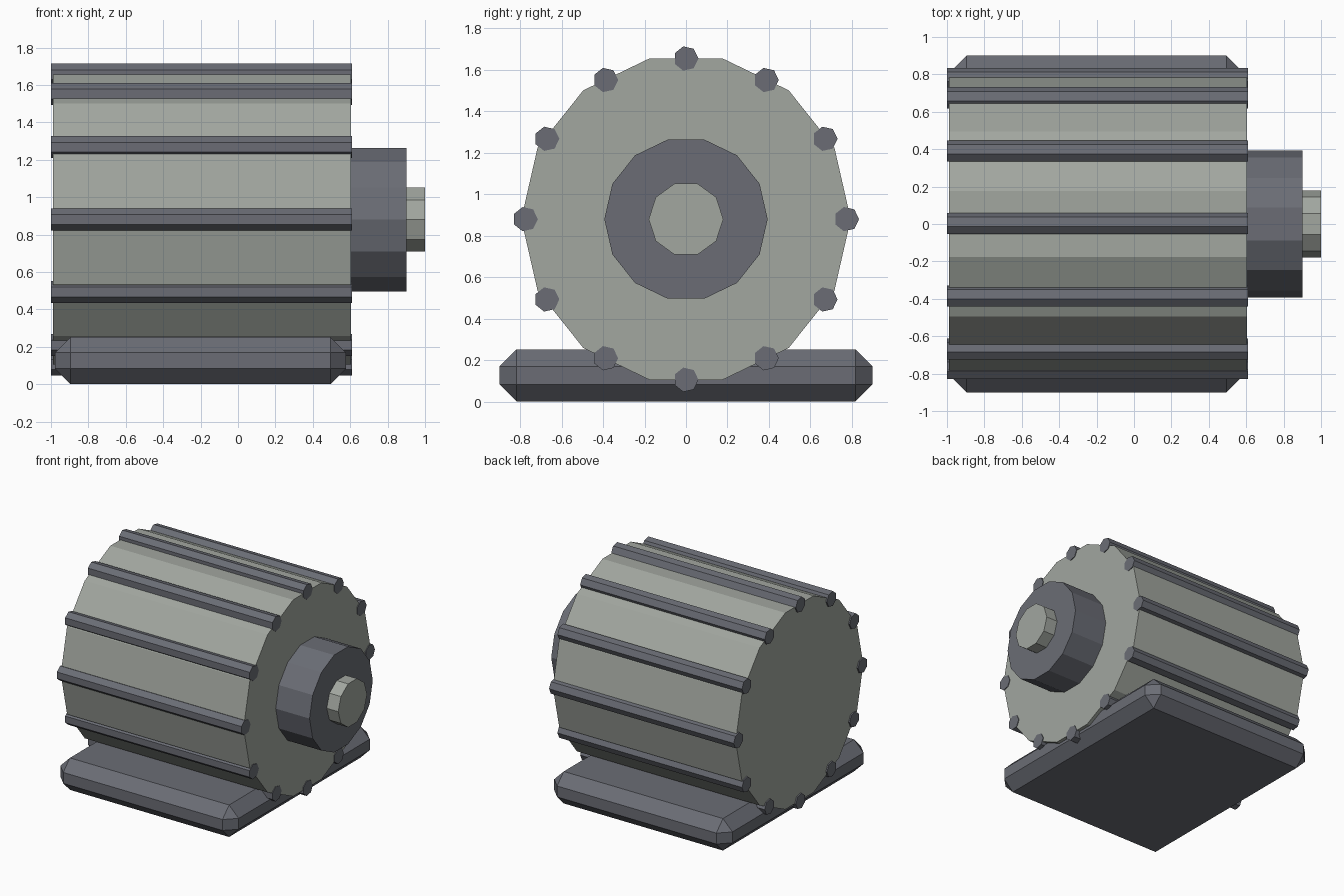
import bpy
import bmesh
from math import sin, cos, tau
from mathutils import Vector

AXIS_Z = 0.88

cube = bpy.data.objects.get("Cube")
if cube:
    bpy.data.objects.remove(cube, do_unlink=True)


def make_material(name, rgb):
    mat = bpy.data.materials.new(name)
    mat.use_nodes = True
    mat.diffuse_color = (*rgb, 1)
    mat.node_tree.nodes["Principled BSDF"].inputs["Base Color"].default_value = (*rgb, 1)
    return mat


light_grey = make_material("light warm grey", (0.36, 0.385, 0.35))
dark_grey = make_material("dark blue grey", (0.145, 0.152, 0.178))


def add_object(name, bm, mat):
    bmesh.ops.recalc_face_normals(bm, faces=bm.faces[:])
    mesh = bpy.data.meshes.new(name)
    bm.to_mesh(mesh)
    bm.free()
    mesh.materials.append(mat)
    obj = bpy.data.objects.new(name, mesh)
    bpy.context.collection.objects.link(obj)
    return obj


def prism(name, sides, radius, x_start, x_end, mat, y=0, z=AXIS_Z):
    """Regular prism along x, with its first corner pointing to +y."""
    bm = bmesh.new()
    ring = [bm.verts.new((x_start, y + radius * cos(tau * i / sides),
                          z + radius * sin(tau * i / sides))) for i in range(sides)]
    cap = bm.faces.new(ring)
    result = bmesh.ops.extrude_face_region(bm, geom=[cap], use_keep_orig=True)
    moved = [v for v in result["geom"] if isinstance(v, bmesh.types.BMVert)]
    bmesh.ops.translate(bm, verts=moved, vec=Vector((x_end - x_start, 0, 0)))
    return add_object(name, bm, mat)


# Main drum, front hub and output shaft
prism("drum", 14, 0.795, -0.99, 0.605, light_grey)
prism("hub", 14, 0.394, 0.6, 0.9, dark_grey)
prism("shaft", 10, 0.18, 0.89, 1.0, light_grey)

# Cooling rods around the drum
ROD_COUNT = 12
for i in range(ROD_COUNT):
    angle = tau * i / ROD_COUNT
    prism(f"cooling_rod_{i + 1}", 7, 0.06, -1.0, 0.61, dark_grey,
          y=0.775 * cos(angle), z=AXIS_Z + 0.775 * sin(angle))

# Chamfered base plate
bm = bmesh.new()
bmesh.ops.create_cube(bm, size=1)
bmesh.ops.scale(bm, vec=(1.555, 1.8, 0.252), verts=bm.verts[:])
bmesh.ops.translate(bm, vec=(-0.2, 0, 0.126), verts=bm.verts[:])
bmesh.ops.bevel(bm, geom=bm.edges[:], offset=0.083, offset_type='OFFSET',
                segments=1, affect='EDGES')
add_object("base_plate", bm, dark_grey)
